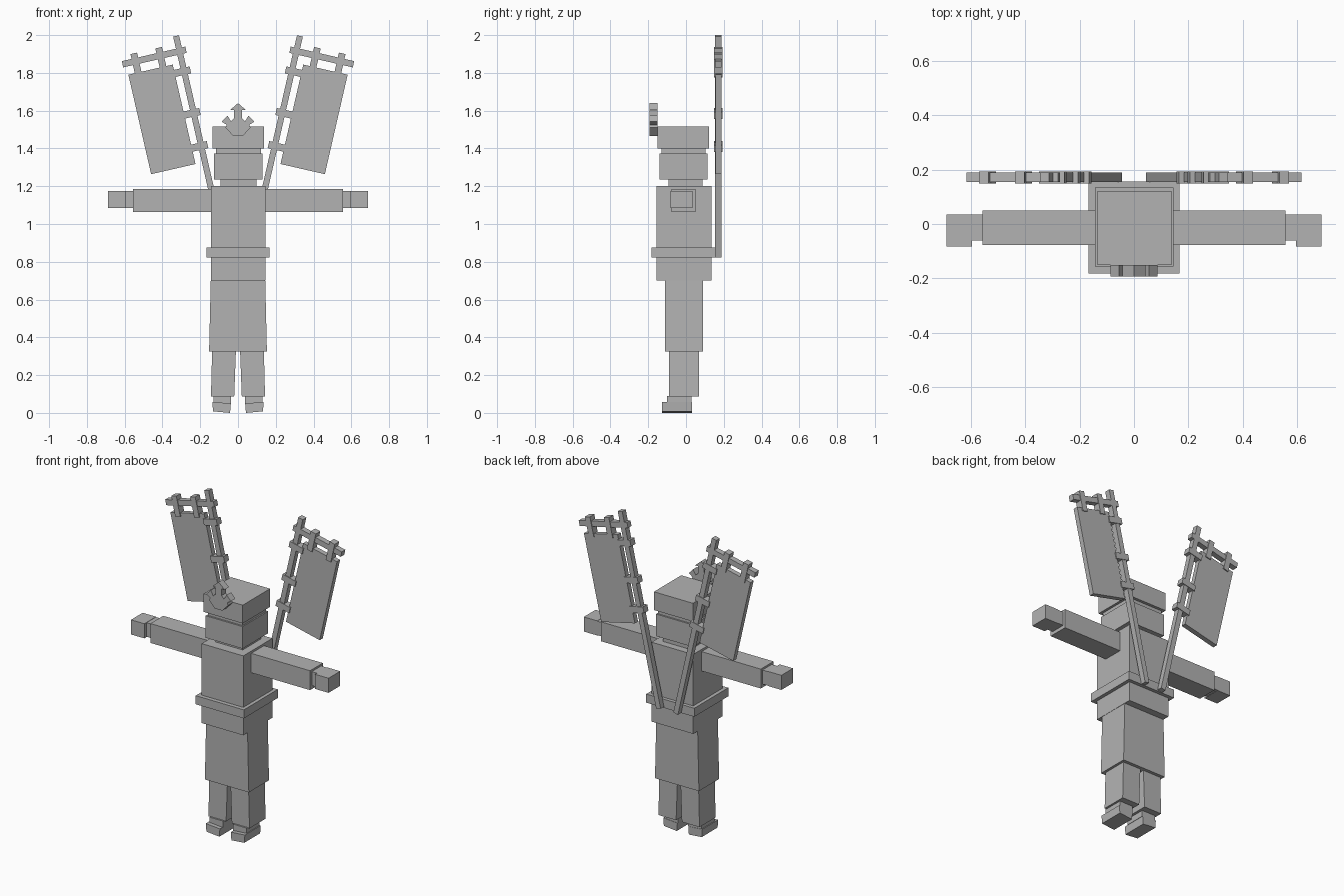
import bpy, bmesh, math
from mathutils import Matrix

if "Cube" in bpy.data.objects:
    bpy.data.objects.remove(bpy.data.objects["Cube"])

grey = bpy.data.materials.new("plain grey")
grey.diffuse_color = (0.45, 0.45, 0.45, 1)
grey.use_nodes = True
grey.node_tree.nodes["Principled BSDF"].inputs["Base Color"].default_value = grey.diffuse_color


def finish(name, bm):
    bmesh.ops.recalc_face_normals(bm, faces=bm.faces)
    mesh = bpy.data.meshes.new(name)
    bm.to_mesh(mesh)
    bm.free()
    mesh.materials.append(grey)
    obj = bpy.data.objects.new(name, mesh)
    bpy.context.collection.objects.link(obj)
    return obj


def prism(name, points, y0, y1, side=1):
    """Extrude an x-z outline along y; side=-1 mirrors it in x."""
    bm = bmesh.new()
    face = bm.faces.new([bm.verts.new((x * side, y0, z)) for x, z in points])
    new = bmesh.ops.extrude_face_region(bm, geom=[face])["geom"]
    verts = [v for v in new if isinstance(v, bmesh.types.BMVert)]
    bmesh.ops.translate(bm, verts=verts, vec=(0, y1 - y0, 0))
    return finish(name, bm)


def box(name, x, y, z, side=1):
    return prism(name, [(x[0], z[0]), (x[1], z[0]), (x[1], z[1]), (x[0], z[1])],
                 y[0], y[1], side)


# Torso, belt and trousers
box("torso", (-0.144, 0.146), (-0.156, 0.134), (0.70, 1.20))
box("belt", (-0.167, 0.168), (-0.182, 0.156), (0.822, 0.876))
prism("trousers", [(-0.153, 0.325), (0.153, 0.325), (0.144, 0.71), (-0.144, 0.71)],
      -0.111, 0.09)

# Neck, head and hat
box("neck", (-0.093, 0.097), (-0.092, 0.088), (1.19, 1.24))
box("head", (-0.127, 0.13), (-0.14, 0.114), (1.235, 1.374))
box("hat_band", (-0.117, 0.122), (-0.129, 0.104), (1.37, 1.405))
box("hat", (-0.134, 0.138), (-0.15, 0.122), (1.40, 1.515))

# Three-pointed hat ornament
half = [(0.042, 1.603), (0.02, 1.603), (0.02, 1.56), (0.037, 1.543), (0.028, 1.552),
        (0.056, 1.574), (0.086, 1.542), (0.06, 1.525), (0.066, 1.51), (0.026, 1.467)]
half = [p for i, p in enumerate(half) if i != 4]
outline = [(0, 1.64)] + half + [(-x, z) for x, z in reversed(half)]
prism("hat_ornament", outline, -0.193, -0.15)

for side, tag in ((1, "right"), (-1, "left")):
    # Legs and feet
    prism(f"lower_leg_{tag}", [(0.02, 0.088), (0.143, 0.088), (0.137, 0.33), (0.011, 0.33)],
          -0.09, 0.07, side)
    box(f"ankle_{tag}", (0.036, 0.13), (-0.10, 0.03), (0.05, 0.09), side)
    prism(f"foot_{tag}", [(0.042, 0.0), (0.132, 0.008), (0.136, 0.058), (0.038, 0.05)],
          -0.126, 0.032, side)

    # Arms and hands
    box(f"arm_{tag}", (0.14, 0.556), (-0.077, 0.05), (1.064, 1.186), side)
    box(f"wrist_{tag}", (0.55, 0.60), (-0.06, 0.034), (1.086, 1.174), side)
    box(f"hand_{tag}", (0.595, 0.688), (-0.082, 0.034), (1.084, 1.176), side)

    # Back banner, laid out along a pole that leans outward
    lean = math.radians(12.9)
    s, c = math.sin(lean), math.cos(lean)

    def slat(name, v, u, y):
        pts = [(v[0], u[0]), (v[1], u[0]), (v[1], u[1]), (v[0], u[1])]
        prism(f"{name}_{tag}", [(0.06 + a * c + b * s, 0.826 - a * s + b * c)
                                for a, b in pts], y[0], y[1], side)

    slat("banner_pole", (-0.016, 0.016), (0, 1.2), (0.154, 0.189))
    slat("banner_cloth", (0.051, 0.292), (0.516, 1.056), (0.156, 0.187))
    slat("banner_crossbar", (-0.035, 0.31), (1.10, 1.134), (0.154, 0.189))
    for i, u in enumerate((0.602, 0.782, 1.008)):
        slat(f"pole_tie_{i}", (-0.034, 0.062), (u - 0.019, u + 0.019), (0.149, 0.193))
    for i, v in enumerate((0.104, 0.239)):
        slat(f"crossbar_tie_{i}", (v - 0.018, v + 0.018), (1.035, 1.16), (0.149, 0.193))
